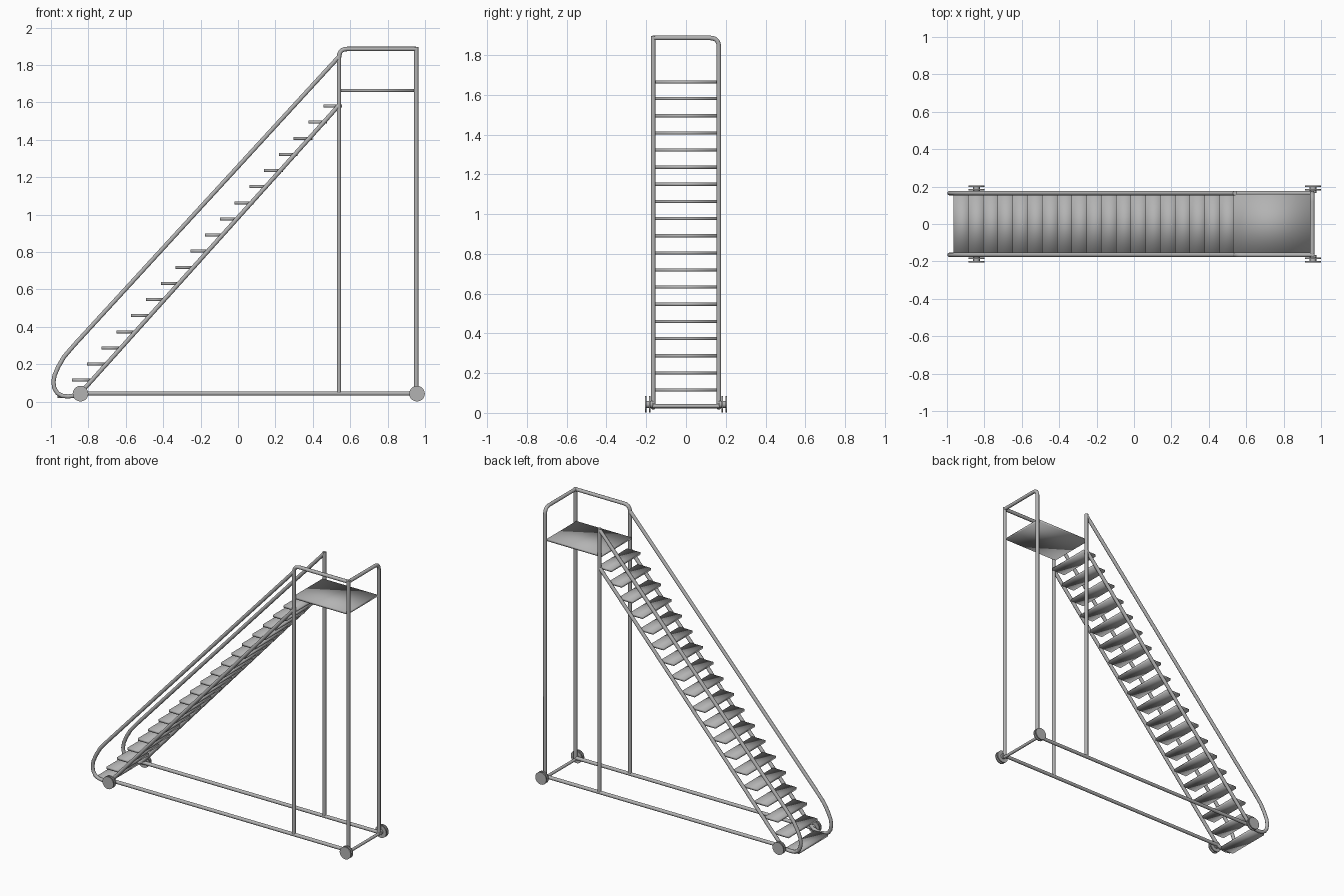
import bpy, bmesh, math
from mathutils import Vector, Matrix

if "Cube" in bpy.data.objects:
    bpy.data.objects.remove(bpy.data.objects["Cube"])

grey = bpy.data.materials.new("steel grey")
grey.diffuse_color = (0.45, 0.45, 0.45, 1)
grey.use_nodes = True
grey.node_tree.nodes["Principled BSDF"].inputs["Base Color"].default_value = grey.diffuse_color

R = 0.012       # tube radius
Y = 0.165       # side frame offset
X0, X1, XR = -0.842, 0.54, 0.953   # front wheel, mid post, rear post
ZB = 0.044      # base frame height


def rounded(points, radius, steps=5):
    """Replace inner corners of a path by smooth arcs."""
    pts = [Vector(p) for p in points]
    out = [pts[0]]
    for a, b, c in zip(pts, pts[1:], pts[2:]):
        p, q = b + (a - b).normalized() * radius, b + (c - b).normalized() * radius
        for i in range(steps + 1):
            t = i / steps
            out.append(p * (1 - t) ** 2 + b * 2 * t * (1 - t) + q * t * t)
    return out + [pts[-1]]


def tube(name, points, r=R):
    cu = bpy.data.curves.new(name, 'CURVE')
    cu.dimensions = '3D'
    cu.bevel_depth = r
    cu.bevel_resolution = 3
    cu.use_fill_caps = True
    sp = cu.splines.new('POLY')
    sp.points.add(len(points) - 1)
    for sp_pt, p in zip(sp.points, points):
        sp_pt.co = (*p, 1)
    sp.use_smooth = True
    cu.materials.append(grey)
    ob = bpy.data.objects.new(name, cu)
    bpy.context.collection.objects.link(ob)
    return ob


def mesh_object(name, bm, smooth):
    bmesh.ops.recalc_face_normals(bm, faces=bm.faces)
    me = bpy.data.meshes.new(name)
    bm.to_mesh(me)
    bm.free()
    for p in me.polygons:
        p.use_smooth = smooth
    me.materials.append(grey)
    ob = bpy.data.objects.new(name, me)
    bpy.context.collection.objects.link(ob)
    return ob


def slab(name, x0, x1, half_y, z, thick):
    bm = bmesh.new()
    m = Matrix.Translation(((x0 + x1) / 2, 0, z)) @ Matrix.Diagonal((x1 - x0, 2 * half_y, thick, 1))
    bmesh.ops.create_cube(bm, size=1, matrix=m)
    return mesh_object(name, bm, True)


def wheel(name, x, side):
    """Spool-shaped wheel: two discs on a hub, with an axle to the frame."""
    bm = bmesh.new()
    for y0, y1, r in ((0.179, 0.187, 0.042), (0.198, 0.206, 0.042), (Y, 0.200, 0.018)):
        m = Matrix.Translation((x, side * (y0 + y1) / 2, 0.043)) @ Matrix.Rotation(math.pi / 2, 4, 'X')
        bmesh.ops.create_cone(bm, cap_ends=True, segments=20, radius1=r, radius2=r,
                              depth=y1 - y0, matrix=m)
    return mesh_object(name, bm, False)


# handrail, bottom loop and stringer are one bent tube on each side
loop = [(0.54, 1.845), (-0.874, 0.305), (-0.93, 0.24), (-0.962, 0.185), (-0.981, 0.14),
        (-0.987, 0.105), (-0.982, 0.072), (-0.966, 0.046), (-0.942, 0.032), (-0.91, 0.028),
        (-0.875, 0.032), (-0.85, 0.041), (-0.83, 0.06), (0.54, 1.585)]

for side, label in ((-1, "front"), (1, "back")):
    y = side * Y
    tube(f"{label}_handrail_and_stringer", [(x, y, z) for x, z in loop])
    tube(f"{label}_base_bar", [(X0, y, ZB), (XR, y, ZB)])
    wheel(f"{label}_left_wheel", X0, side)
    wheel(f"{label}_right_wheel", 0.957, side)

# posts and guard rails around the platform
ZT = 1.886
tube("front_post_and_guard_rail",
     rounded([(X1, -Y, ZB), (X1, -Y, ZT), (XR, -Y, ZT)], 0.045))
tube("rear_post_and_guard_rail",
     rounded([(XR, Y, ZB), (XR, Y, ZT), (XR, -Y, ZT)], 0.045))
tube("corner_post", [(XR, -Y, ZB), (XR, -Y, ZT + 0.01)])
tube("back_middle_post", [(X1, Y, ZB), (X1, Y, 1.855)])
tube("rear_cross_bar", [(XR, -Y, ZB - 0.01), (XR, Y, ZB - 0.01)], 0.010)

# treads
for i in range(19):
    x = -0.966 + 0.079 * i
    slab(f"tread_{i + 1:02d}", x, x + 0.1, 0.157, 0.029 + 0.0862 * i, 0.016)

# platform
slab("platform", 0.53, 0.943, 0.16, 1.664, 0.015)
